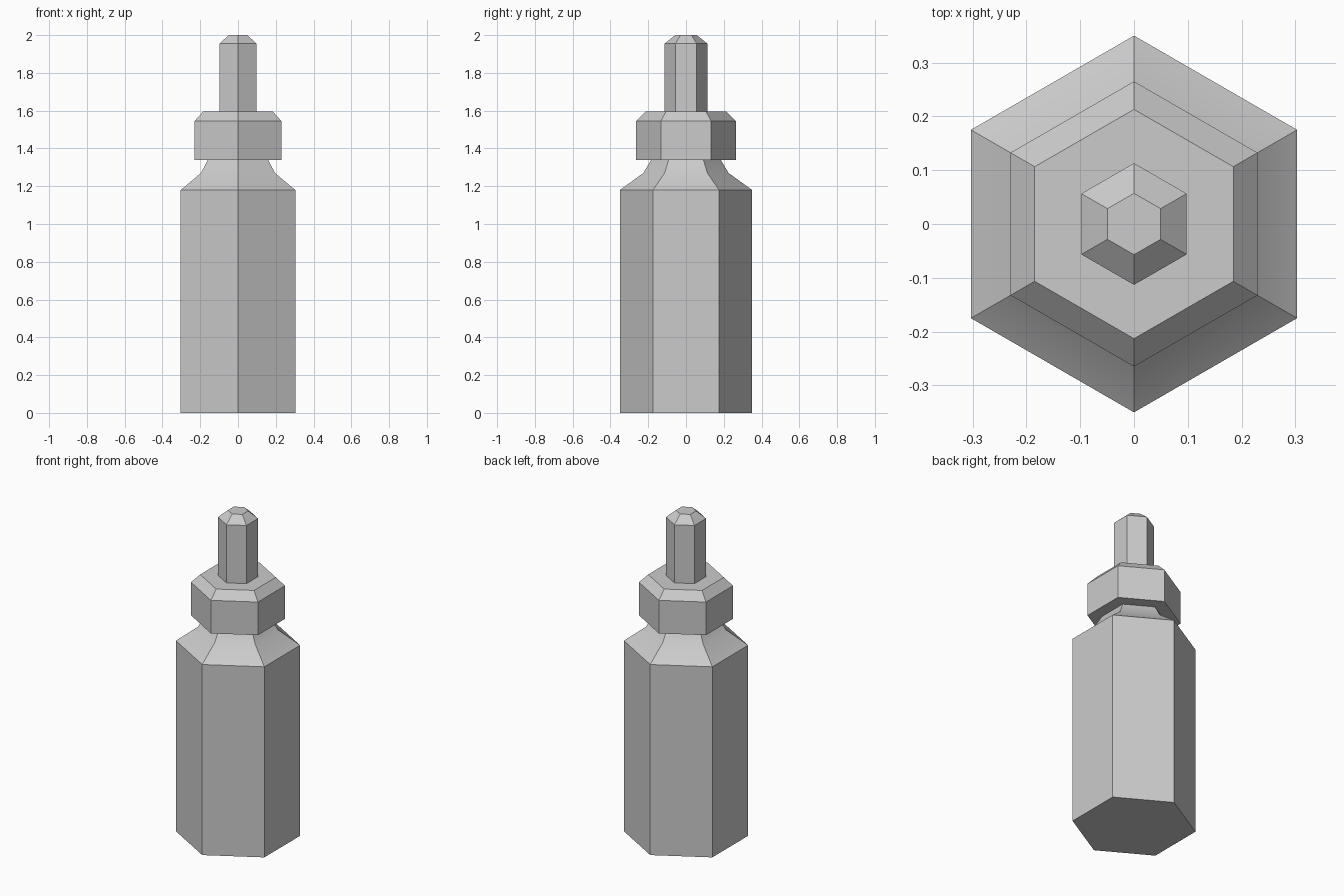
import bpy
import bmesh
from math import cos, sin, pi, radians

cube = bpy.data.objects.get("Cube")
if cube:
    bpy.data.objects.remove(cube, do_unlink=True)

SIDES = 6

grey = bpy.data.materials.new("plain_grey")
grey.use_nodes = True
grey.diffuse_color = (0.6, 0.6, 0.6, 1)
grey.node_tree.nodes["Principled BSDF"].inputs["Base Color"].default_value = (0.6, 0.6, 0.6, 1)


def hex_lathe(name, profile):
    """Six-sided solid from (corner radius, height) pairs, corners on the y axis."""
    bm = bmesh.new()
    rings = []
    for r, z in profile:
        angles = [pi / 2 + 2 * pi * i / SIDES for i in range(SIDES)]
        rings.append([bm.verts.new((r * cos(a), r * sin(a), z)) for a in angles])
    for low, high in zip(rings, rings[1:]):
        for i in range(SIDES):
            j = (i + 1) % SIDES
            bm.faces.new((low[i], low[j], high[j], high[i]))
    bm.faces.new(rings[0][::-1])
    bm.faces.new(rings[-1])
    mesh = bpy.data.meshes.new(name)
    bm.to_mesh(mesh)
    bm.free()
    mesh.materials.append(grey)
    obj = bpy.data.objects.new(name, mesh)
    bpy.context.collection.objects.link(obj)
    bpy.ops.object.select_all(action="DESELECT")
    obj.select_set(True)
    bpy.context.view_layer.objects.active = obj
    bpy.ops.object.shade_smooth_by_angle(angle=radians(30))
    return obj


# Main body with sloping shoulder and neck
hex_lathe("body", [(0.35, 0), (0.35, 1.18), (0.226, 1.27), (0.184, 1.34)])
# Chamfered collar on the neck
hex_lathe("collar", [(0.265, 1.34), (0.265, 1.545), (0.213, 1.595)])
# Slim pin with chamfered end
hex_lathe("pin", [(0.113, 1.595), (0.113, 1.955), (0.057, 2.0)])
